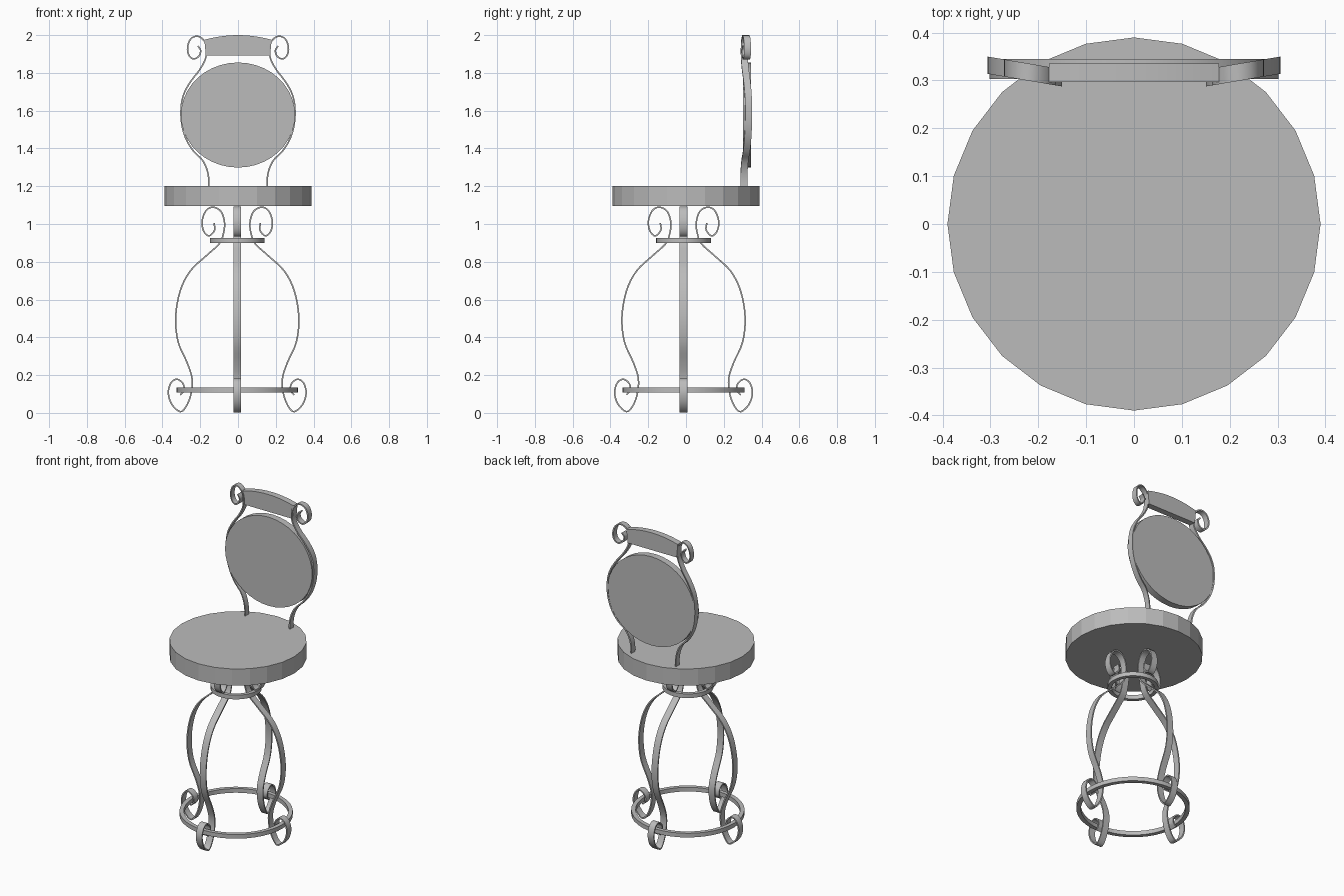
import bpy, bmesh
from math import sin, cos, pi, radians
from mathutils import Matrix, Vector

cube = bpy.data.objects.get("Cube")
if cube:
    bpy.data.objects.remove(cube, do_unlink=True)

metal = bpy.data.materials.new("grey")
metal.use_nodes = True
GREY = (0.5, 0.5, 0.5, 1)
metal.diffuse_color = GREY
metal.node_tree.nodes["Principled BSDF"].inputs["Base Color"].default_value = GREY


def finish(name, bm, smooth=True):
    """Turn a bmesh into a named, shaded object."""
    bmesh.ops.recalc_face_normals(bm, faces=bm.faces)
    mesh = bpy.data.meshes.new(name)
    bm.to_mesh(mesh)
    bm.free()
    mesh.materials.append(metal)
    ob = bpy.data.objects.new(name, mesh)
    bpy.context.collection.objects.link(ob)
    if smooth:
        bpy.ops.object.select_all(action='DESELECT')
        ob.select_set(True)
        bpy.context.view_layer.objects.active = ob
        bpy.ops.object.shade_smooth_by_angle(angle=radians(35))
    return ob


def extrude_profile(name, points, offset, smooth=True):
    """Fill a closed outline and extrude it along offset."""
    bm = bmesh.new()
    face = bm.faces.new([bm.verts.new(p) for p in points])
    new = bmesh.ops.extrude_face_region(bm, geom=[face])["geom"]
    bmesh.ops.translate(bm, vec=offset,
                        verts=[v for v in new if isinstance(v, bmesh.types.BMVert)])
    return finish(name, bm, smooth)


def hoop(name, outer, inner, z0, z1, centre, n=40):
    """Flat ring with a rectangular section."""
    bm = bmesh.new()
    section = [(outer, z0), (outer, z1), (inner, z1), (inner, z0)]
    rows = [[bm.verts.new((centre[0] + r * cos(2 * pi * i / n),
                           centre[1] + r * sin(2 * pi * i / n), z))
             for r, z in section] for i in range(n)]
    for i in range(n):
        a, b = rows[i], rows[(i + 1) % n]
        for j in range(4):
            k = (j + 1) % 4
            bm.faces.new((a[j], b[j], b[k], a[k]))
    return finish(name, bm)


def smooth_path(pts, steps=4):
    """Catmull-Rom curve through the points."""
    p = [Vector(q) for q in pts]
    p = [2 * p[0] - p[1]] + p + [2 * p[-1] - p[-2]]
    out = []
    for a, b, c, d in zip(p, p[1:], p[2:], p[3:]):
        for s in range(steps):
            t = s / steps
            out.append(0.5 * (2 * b + (c - a) * t + (2 * a - 5 * b + 4 * c - d) * t ** 2
                              + (3 * b - a - 3 * c + d) * t ** 3))
    return out + [p[-2]]


def strap(name, pts, width, thick, matrix):
    """Bent flat bar following an (r, z) path, placed by matrix."""
    path = smooth_path(pts)
    bm = bmesh.new()
    rows = []
    for i, p in enumerate(path):
        t = (path[min(i + 1, len(path) - 1)] - path[max(i - 1, 0)]).normalized()
        n = Vector((-t.y, t.x)) * thick / 2
        rows.append([bm.verts.new(matrix @ Vector((q.x, w, q.y)))
                     for q, w in ((p - n, -width / 2), (p + n, -width / 2),
                                  (p + n, width / 2), (p - n, width / 2))])
    for a, b in zip(rows, rows[1:]):
        for j in range(4):
            k = (j + 1) % 4
            bm.faces.new((a[j], b[j], b[k], a[k]))
    bm.faces.new(rows[0])
    bm.faces.new(rows[-1])
    return finish(name, bm)


# Round seat: base and cushion
def circle(rx, n, z=0):
    return [(rx * cos(2 * pi * i / n), rx * sin(2 * pi * i / n), z) for i in range(n)]


extrude_profile("seat_base", circle(0.39, 24, 1.095), (0, 0, 0.065), False)
extrude_profile("seat_cushion", circle(0.39, 24, 1.16), (0, 0, 0.04), False)

# Four scrolled legs
BASE = (-0.004, -0.013, 0)
leg_path = [(.123, 1.005), (.12, .968), (.149, .937), (.178, .963), (.186, 1.016),
            (.165, 1.071), (.128, 1.089), (.086, 1.066), (.067, 1.005), (.075, .942),
            (.096, .894), (.165, .831), (.249, .751), (.302, .646), (.326, .508),
            (.313, .376), (.265, .265), (.239, .18), (.246, .095), (.273, .03),
            (.304, .007), (.347, .046), (.365, .106), (.35, .16), (.318, .178),
            (.287, .155), (.282, .12), (.302, .095)]
for i, side in enumerate(("left", "back", "right", "front")):
    strap(side + "_leg", leg_path, 0.042, 0.008,
          Matrix.Translation(BASE) @ Matrix.Rotation(i * pi / 2, 4, 'Z'))

# Rings tying the legs together
hoop("upper_ring", 0.145, 0.122, 0.9, 0.926, BASE)
hoop("foot_ring", 0.322, 0.297, 0.109, 0.135, BASE)

# Scrolled back posts, turned slightly rearward
post_path = [(.155, 1.19), (.155, 1.24), (.165, 1.29), (.19, 1.34), (.235, 1.385),
             (.275, 1.45), (.298, 1.53), (.301, 1.62), (.286, 1.69), (.25, 1.755),
             (.204, 1.815), (.174, 1.87), (.167, 1.92), (.178, 1.968), (.213, 1.994),
             (.25, 1.98), (.267, 1.935), (.26, 1.893), (.234, 1.874), (.206, 1.89),
             (.198, 1.92), (.213, 1.943)]
for side, s in (("left", 1), ("right", -1)):
    shear = Matrix.Identity(4)
    shear[0][0] = s
    shear[1][0] = 0.17
    shear[1][3] = 0.28
    strap(side + "_back_post", post_path, 0.036, 0.008, shear)

# Oval back pad
extrude_profile("back_pad", [(x * 0.302, 0.303, 1.577 + z * 0.278)
                             for x, z, _ in circle(1, 40)], (0, 0.042, 0))

# Arched top rail
arch = [(-0.178 + 0.0356 * i, 0.297, 1.975 + 0.025 * (1 - (i / 5 - 1) ** 2))
        for i in range(11)]
extrude_profile("top_rail", [(-0.17, 0.297, 1.892)] + arch + [(0.17, 0.297, 1.892)],
                (0, 0.039, 0))
